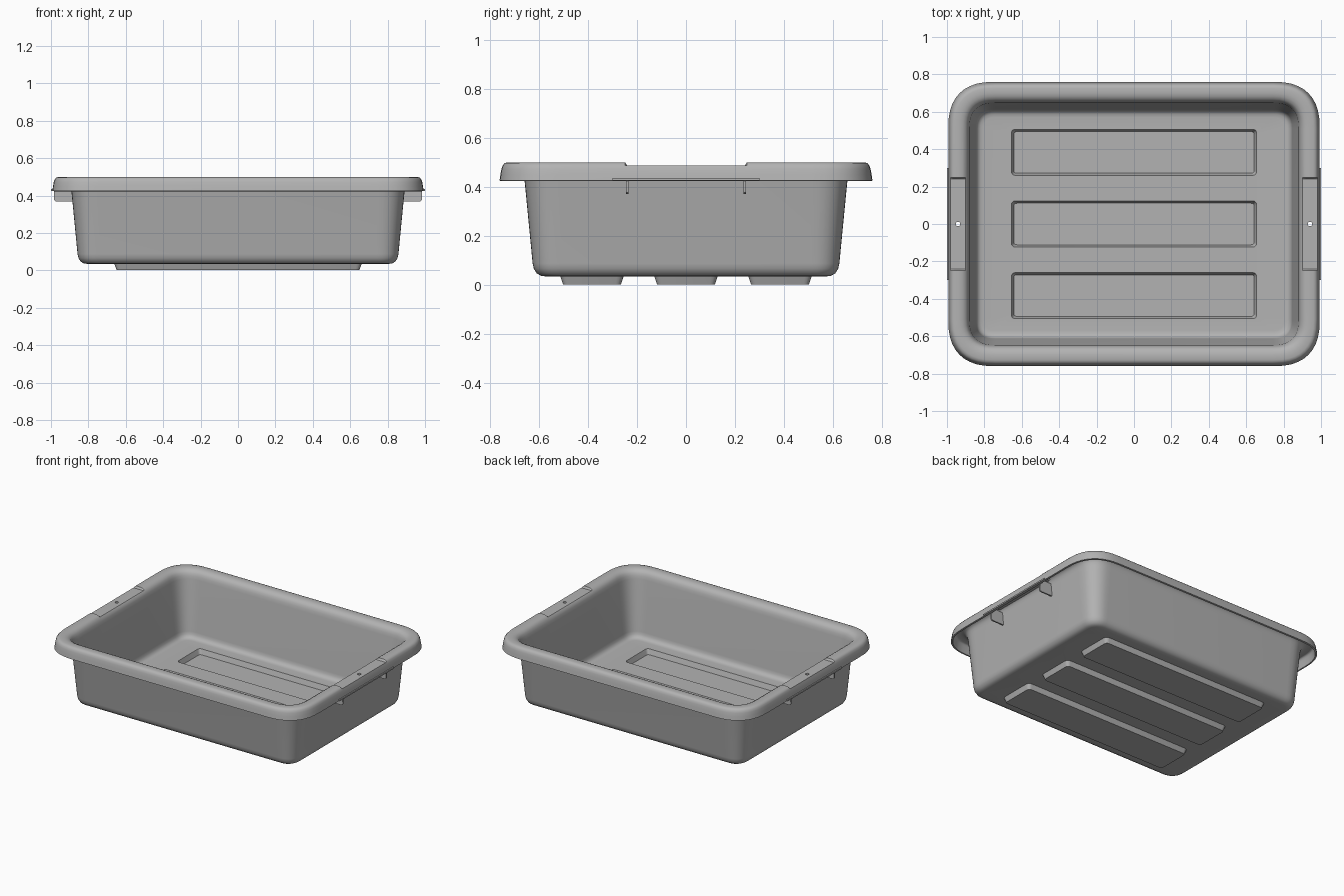
import bpy, bmesh, math
from mathutils import Matrix

if "Cube" in bpy.data.objects:
    bpy.data.objects.remove(bpy.data.objects["Cube"])

T = 0.012                      # wall thickness
RIM_X, RIM_Y, RIM_R = 0.993, 0.76, 0.25
NOTCH_Z = 0.486

grey = bpy.data.materials.new("dark_grey")
grey.diffuse_color = (.45, .45, .45, 1)
grey.use_nodes = True
grey.node_tree.nodes["Principled BSDF"].inputs["Base Color"].default_value = grey.diffuse_color


def rounded_rect(hx, hy, r, seg, side_ys=(), power=2.5):
    """Counter-clockwise outline with squarish corners; side_ys adds points on both x sides."""
    def bend(v):
        return math.copysign(abs(v) ** (2 / power), v) if abs(v) > 1e-6 else 0
    pts = []
    for cx, cy, a0 in ((1, -1, -90), (1, 1, 0), (-1, 1, 90), (-1, -1, 180)):
        for i in range(seg + 1):
            a = math.radians(a0 + 90 * i / seg)
            pts.append((cx * (hx - r) + r * bend(math.cos(a)),
                        cy * (hy - r) + r * bend(math.sin(a))))
        if cx * cy < 0:
            pts += [(cx * hx, cx * y) for y in side_ys]
    return pts


def add_ring(bm, pts, z, cy=0.0):
    return [bm.verts.new((x, y + cy, z(x, y) if callable(z) else z)) for x, y in pts]


def bridge(bm, a, b):
    n = len(a)
    for i in range(n):
        bm.faces.new((a[i], a[(i + 1) % n], b[(i + 1) % n], b[i]))


def ring_edges(bm, ring):
    return [bm.edges.get((ring[i - 1], ring[i])) for i in range(len(ring))]


def finish(name, bm, angle=32):
    me = bpy.data.meshes.new(name)
    bm.to_mesh(me)
    bm.free()
    me.materials.append(grey)
    ob = bpy.data.objects.new(name, me)
    bpy.context.collection.objects.link(ob)
    smooth(ob, angle)
    return ob


def smooth(ob, angle):
    bpy.ops.object.select_all(action='DESELECT')
    ob.select_set(True)
    bpy.context.view_layer.objects.active = ob
    bpy.ops.object.shade_smooth_by_angle(angle=math.radians(angle))


# Tub: (inset from rim edge, height) going over the rim and down the inside
profile = [(0, .425), (.004, .45), (.008, .473), (.013, .487), (.021, .496), (.033, .5),
           (.06, .5), (.077, .497), (.092, .489), (.102, .477), (.108, .461), (.113, .44),
           (.147, .09), (.151, .071), (.16, .056), (.173, .049), (.19, .047)]
bm = bmesh.new()
rings = []
for d, h in profile:
    pts = rounded_rect(RIM_X - d, RIM_Y - d, RIM_R - d, 10, (-.248, -.24, 0, .24, .248))

    def height(x, y, h=h):      # lowered grip in the middle of each short side
        return min(h, NOTCH_Z - .02 * max(0, .013 - (RIM_X - abs(x)))) \
            if abs(y) < .244 and abs(x) > .8 else h
    rings.append(add_ring(bm, pts, height))
for a, b in zip(rings, rings[1:]):
    bridge(bm, a, b)

# Floor with three long recessed feet
fill = ring_edges(bm, rings[-1])
for cy in (-.383, 0, .383):
    top = add_ring(bm, rounded_rect(.655, .123, .022, 4), .035 + T, cy)
    low = add_ring(bm, rounded_rect(.642, .111, .016, 4), T, cy)
    bridge(bm, top, low)
    bm.faces.new(low)
    fill += ring_edges(bm, top)
bmesh.ops.triangle_fill(bm, use_beauty=True, use_dissolve=False, edges=fill)
bmesh.ops.recalc_face_normals(bm, faces=bm.faces)
if min(bm.faces, key=lambda f: f.calc_center_median().z).normal.z < 0:
    bmesh.ops.reverse_faces(bm, faces=bm.faces)
tub = finish("tub", bm)
sol = tub.modifiers.new("thickness", 'SOLIDIFY')
sol.thickness, sol.offset = T, -1

# Small hole through each grip
bm = bmesh.new()
for s in (-1, 1):
    bmesh.ops.create_cone(bm, cap_ends=True, segments=16, radius1=.012, radius2=.012,
                          depth=.08, matrix=Matrix.Translation((s * .941, 0, .48)))
cutter = finish("hole_cutter", bm)
cutter.hide_render = True
boo = tub.modifiers.new("holes", 'BOOLEAN')
boo.object, boo.operation, boo.solver = cutter, 'DIFFERENCE', 'EXACT'
bpy.context.view_layer.update()
dg = bpy.context.evaluated_depsgraph_get()
baked = bpy.data.meshes.new_from_object(tub.evaluated_get(dg))
tub.modifiers.clear()
tub.data = baked
bpy.data.objects.remove(cutter)
smooth(tub, 52)

# Thin gusset plates under each grip
outline = [(.88, .37), (.975, .37), (.983, .376), (.985, .385), (.981, .46), (.889, .455)]
bm = bmesh.new()
for s in (-1, 1):
    for y in (-.24, .24):
        a = [bm.verts.new((s * x, y - .005, z)) for x, z in outline]
        b = [bm.verts.new((s * x, y + .005, z)) for x, z in outline]
        bridge(bm, a, b)
        bm.faces.new(a)
        bm.faces.new(b[::-1])
bmesh.ops.recalc_face_normals(bm, faces=bm.faces)
finish("grip_gussets", bm)

# Narrow lip along the lower outer edge of each grip
bm = bmesh.new()
for s in (-1, 1):
    bmesh.ops.create_cube(bm, size=1, matrix=Matrix.Translation((s * .993, 0, .43))
                          @ Matrix.Diagonal((.014, .6, .01, 1)))
finish("grip_lips", bm)
